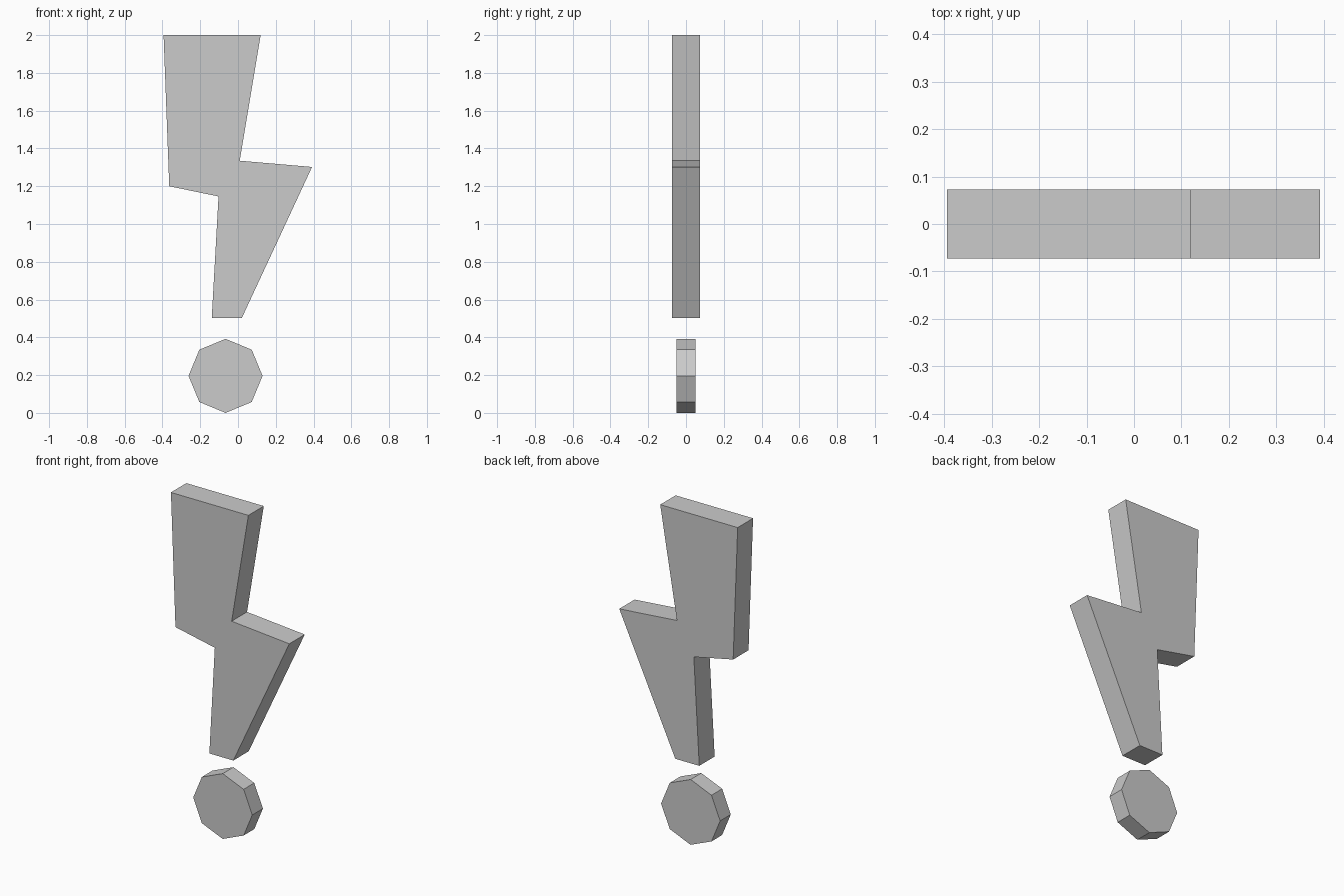
import bpy, bmesh
from math import cos, sin, tau
from mathutils import Vector

if "Cube" in bpy.data.objects:
    bpy.data.objects.remove(bpy.data.objects["Cube"])


def prism(name, profile, depth):
    """Extrude an x-z outline along y, centred on y = 0."""
    bm = bmesh.new()
    face = bm.faces.new([bm.verts.new((x, -depth / 2, z)) for x, z in profile])
    ext = bmesh.ops.extrude_face_region(bm, geom=[face], use_keep_orig=True)
    moved = [v for v in ext["geom"] if isinstance(v, bmesh.types.BMVert)]
    bmesh.ops.translate(bm, verts=moved, vec=Vector((0, depth, 0)))
    bmesh.ops.recalc_face_normals(bm, faces=bm.faces)
    mesh = bpy.data.meshes.new(name)
    bm.to_mesh(mesh)
    bm.free()
    obj = bpy.data.objects.new(name, mesh)
    bpy.context.collection.objects.link(obj)
    return obj


# Zigzag bolt forming the upper stroke
bolt = [(-0.394, 2.0), (-0.364, 1.2), (-0.103, 1.146), (-0.139, 0.502),
        (0.02, 0.502), (0.392, 1.302), (0.009, 1.335), (0.12, 2.0)]
prism("bolt", bolt, 0.146)

# Eight-sided dot below, slightly thinner
R = 0.196
dot = [(-0.066 + R * cos(tau * i / 8), R + R * sin(tau * i / 8)) for i in range(8)]
prism("dot", dot, 0.101)
